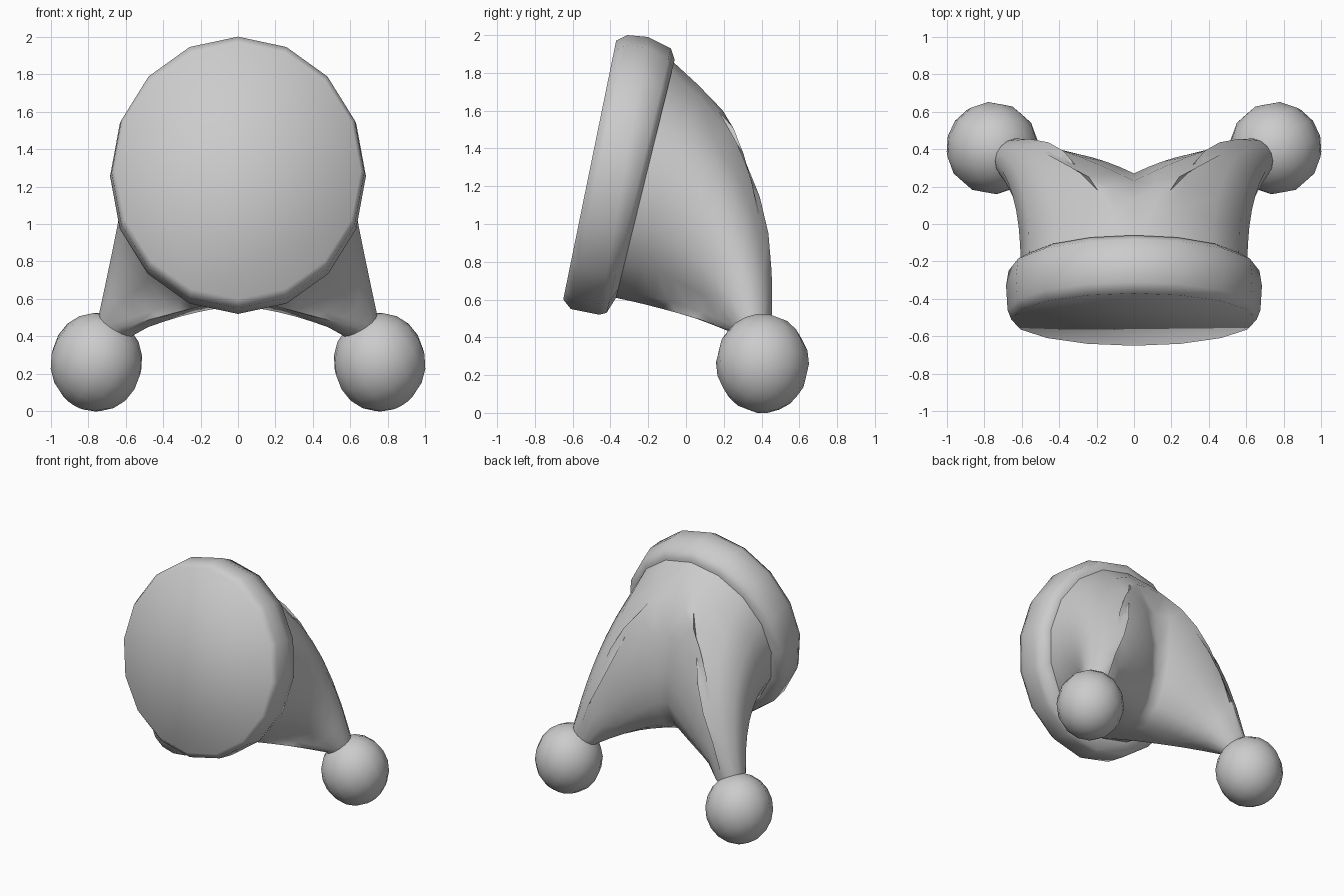
import bpy, bmesh, math
from mathutils import Vector

if "Cube" in bpy.data.objects:
    bpy.data.objects.remove(bpy.data.objects["Cube"], do_unlink=True)

felt = bpy.data.materials.new("light_grey")
felt.use_nodes = True
felt.diffuse_color = (0.6, 0.6, 0.6, 1)
felt.node_tree.nodes["Principled BSDF"].inputs["Base Color"].default_value = (0.6, 0.6, 0.6, 1)


def finish(name, bm, angle):
    """Turn a bmesh into a smooth shaded object."""
    bmesh.ops.recalc_face_normals(bm, faces=bm.faces)
    me = bpy.data.meshes.new(name)
    bm.to_mesh(me)
    bm.free()
    me.materials.append(felt)
    ob = bpy.data.objects.new(name, me)
    bpy.context.collection.objects.link(ob)
    bpy.ops.object.select_all(action='DESELECT')
    ob.select_set(True)
    bpy.context.view_layer.objects.active = ob
    bpy.ops.object.shade_smooth_by_angle(angle=math.radians(angle))
    return ob


def loft(bm, loops):
    """Bridge closed loops of points, return the vertex loops."""
    rows = [[bm.verts.new(p) for p in lp] for lp in loops]
    n = len(rows[0])
    for a, b in zip(rows, rows[1:]):
        for i in range(n):
            j = (i + 1) % n
            bm.faces.new((a[i], a[j], b[j], b[i]))
    return rows


def tilted_ellipse(bottom, top, rx, t):
    """Point on an ellipse given by its lowest and highest (y, z) and x radius."""
    c, s = (1 + math.cos(t)) / 2, math.sin(t)
    return Vector((rx * s, bottom[0] + (top[0] - bottom[0]) * c,
                   bottom[1] + (top[1] - bottom[1]) * c))


# Brim: a thick tilted disc with rounded edges
sections = [((-0.65, 0.60), (-0.37, 1.97), 0.655),
            ((-0.61, 0.55), (-0.31, 2.00), 0.675),
            ((-0.46, 0.52), (-0.20, 1.99), 0.683),
            ((-0.42, 0.53), (-0.08, 1.93), 0.67),
            ((-0.37, 0.61), (-0.06, 1.87), 0.61)]
bm = bmesh.new()
rows = loft(bm, [[tilted_ellipse(b, t, rx, math.tau * i / 16) for i in range(16)]
                 for b, t, rx in sections])
bm.faces.new(rows[0])
bm.faces.new(rows[-1])
finish("brim", bm, 80)

# Hat body: one horn lofted from half the brim plus the middle seam, then mirrored
base = [tilted_ellipse((-0.375, 0.61), (-0.07, 1.86), 0.605, math.pi * i / 8) for i in range(9)]
seam = [(-0.18, 0.58), (0.03, 0.56), (0.17, 0.67), (0.25, 0.86),
        (0.27, 1.10), (0.23, 1.40), (0.13, 1.66)]
base += [Vector((0, y, z)) for y, z in seam]

# Start direction and strength: steep at the top of the brim, level at the bottom
side = Vector((0.85, 0.42, -0.25)).normalized()
low_side = Vector((0.95, 0.25, -0.05)).normalized()
starts = []
for i in range(9):
    c = max(math.cos(math.pi * i / 8), 0)
    starts.append(Vector((0, 0.98, -0.2 - 0.65 * c)).normalized() * (0.9 + 0.2 * c))
starts[0] = (starts[0] + side) / 2
starts[8] = (starts[8] + low_side) / 2
starts += [low_side * 0.8] * 2 + [side * 0.7] * 3 + [side * 0.8] * 2

axis = Vector((0.50, 0.25, -0.82)).normalized()       # direction of the horn tip
tip = Vector((0.64, 0.345, 0.475))
up = Vector((0, 1, 0.2))
up = (up - axis * up.dot(axis)).normalized()
out = axis.cross(up)
if out.x < 0:
    out = -out


def tip_ring(centre, r):
    return [centre + r * (up * math.cos(math.tau * i / 16) + out * math.sin(math.tau * i / 16))
            for i in range(16)]


ring = tip_ring(tip, 0.115)
loops = []
STEPS = 7
for k in range(STEPS + 1):
    t = k / STEPS
    loops.append([p + d * (q - p).length * (t - t * t) + (q - p) * t * t
                  for p, q, d in zip(base, ring, starts)])
loops.append(tip_ring(tip + axis * 0.1, 0.07))
bm = bmesh.new()
rows = loft(bm, loops)
bm.faces.new(rows[-1])
body = finish("hat_body", bm, 60)
mirror = body.modifiers.new("Mirror", 'MIRROR')
mirror.merge_threshold = 0.001

# Pompoms on the horn tips, slightly taller than wide
for name, s in (("left_pompom", 1), ("right_pompom", -1)):
    bm = bmesh.new()
    bmesh.ops.create_uvsphere(bm, u_segments=14, v_segments=10, radius=0.247)
    turn = Vector((0, 0, -1)).rotation_difference(Vector((axis.x * s, axis.y, axis.z)))
    bmesh.ops.rotate(bm, verts=bm.verts, cent=(0, 0, 0), matrix=turn.to_matrix())
    bmesh.ops.scale(bm, verts=bm.verts, vec=(1, 1, 1.07))
    low = min(v.co.z for v in bm.verts)
    bmesh.ops.translate(bm, verts=bm.verts, vec=(0.756 * s, 0.405, -low))
    finish(name, bm, 60)
